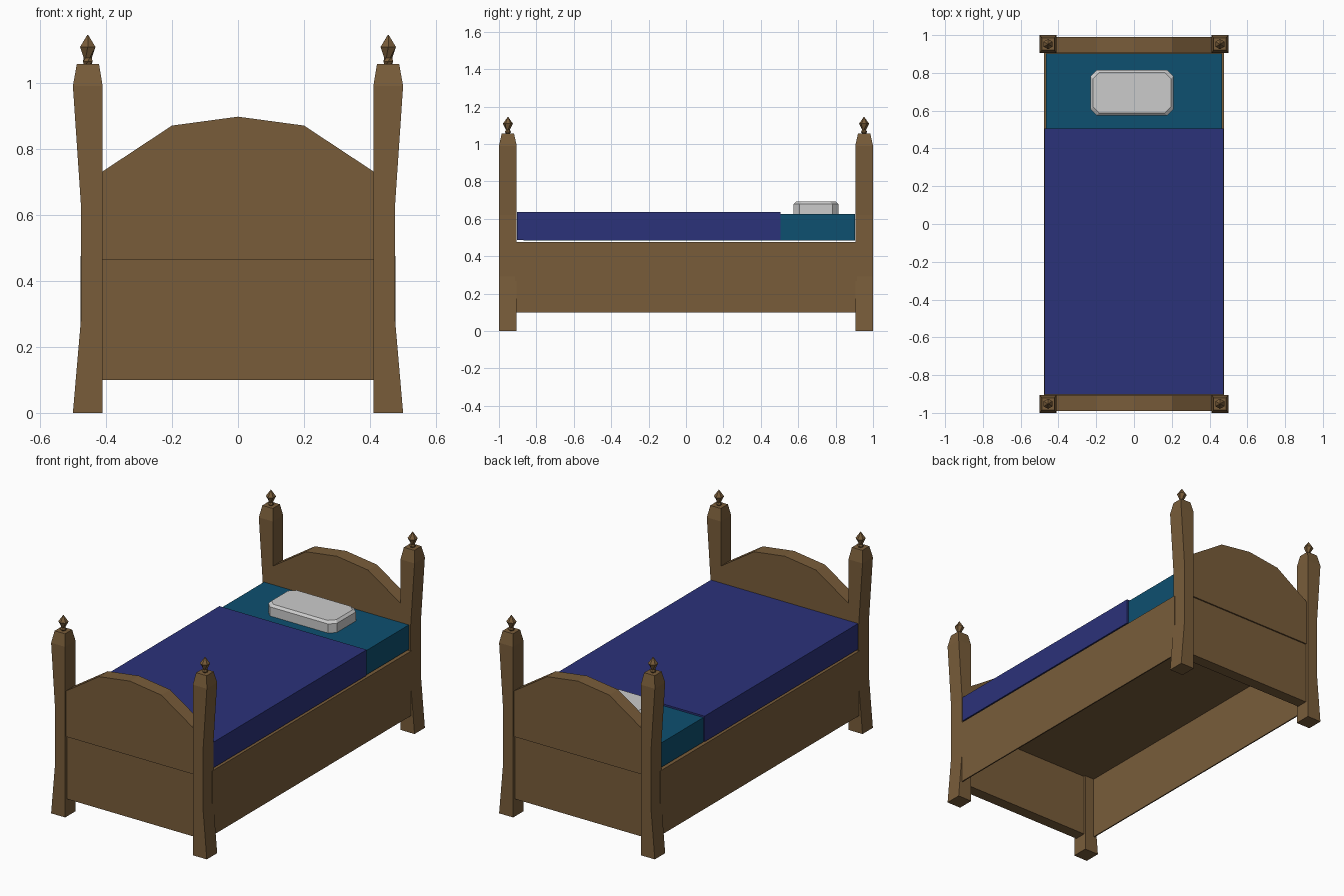
import bpy
import bmesh
from math import cos, sin, pi

old = bpy.data.objects.get("Cube")
if old:
    bpy.data.objects.remove(old, do_unlink=True)


def material(name, rgb):
    m = bpy.data.materials.new(name)
    m.use_nodes = True
    m.diffuse_color = (*rgb, 1)
    m.node_tree.nodes["Principled BSDF"].inputs["Base Color"].default_value = (*rgb, 1)
    return m


WOOD = material("brown wood", (0.19, 0.108, 0.042))
TEAL = material("teal sheet", (0.004, 0.08, 0.162))
BLUE = material("blue blanket", (0.024, 0.032, 0.195))
WHITE = material("white pillow", (0.6, 0.6, 0.6))


def loft(name, rings, mat):
    """Skin equal-sized rings of points and cap both ends."""
    bm = bmesh.new()
    vs = [[bm.verts.new(p) for p in ring] for ring in rings]
    n = len(vs[0])
    for a, b in zip(vs, vs[1:]):
        for i in range(n):
            j = (i + 1) % n
            bm.faces.new((a[i], a[j], b[j], b[i]))
    bm.faces.new(vs[0])
    bm.faces.new(vs[-1])
    bmesh.ops.recalc_face_normals(bm, faces=bm.faces)
    me = bpy.data.meshes.new(name)
    bm.to_mesh(me)
    bm.free()
    me.materials.append(mat)
    ob = bpy.data.objects.new(name, me)
    bpy.context.scene.collection.objects.link(ob)
    return ob


def rect(x0, x1, y0, y1, z):
    return [(x0, y0, z), (x1, y0, z), (x1, y1, z), (x0, y1, z)]


def box(name, x0, x1, y0, y1, z0, z1, mat):
    return loft(name, [rect(x0, x1, y0, y1, z) for z in (z0, z1)], mat)


# Four flared posts, each with a faceted finial
post_outline = [(0, 0.5), (0.29, 0.475), (0.62, 0.475), (0.99, 0.5)]
finial_rings = [(1.055, 0.012), (1.064, 0.017), (1.075, 0.012),
                (1.108, 0.027), (1.145, 0.001)]
for end, sy in (("foot", -1), ("head", 1)):
    for side, sx in (("left", 1), ("right", -1)):
        rings = [rect(sx * 0.41, sx * x, sy * 0.905, sy, z) for z, x in post_outline]
        rings.append(rect(sx * 0.421, sx * 0.488, sy * 0.92, sy * 0.985, 1.057))
        loft(f"{end}_{side}_post", rings, WOOD)
        rings = []
        for k, (z, r) in enumerate(finial_rings):
            angles = [(i + k / 2) * pi / 3 for i in range(6)]
            rings.append([(sx * 0.455 + r * cos(a), sy * 0.952 + r * sin(a), z)
                          for a in angles])
        loft(f"{end}_{side}_finial", rings, WOOD)

    # Arched upper board overhanging the recessed lower panel
    arch = [(-0.412, 0.465), (0.412, 0.465), (0.412, 0.73), (0.2, 0.87),
            (0, 0.897), (-0.2, 0.87), (-0.412, 0.73)]
    loft(f"{end}_arched_board",
         [[(x, sy * y, z) for x, z in arch] for y in (0.908, 0.99)], WOOD)
    box(f"{end}_lower_panel", -0.412, 0.412, sy * 0.916, sy * 0.982, 0.1, 0.466, WOOD)

# Thin side rails and the deck between them
for side, sx in (("left", 1), ("right", -1)):
    box(f"{side}_rail", sx * 0.47, sx * 0.477, -0.915, 0.915, 0.1, 0.475, WOOD)
box("deck", -0.471, 0.471, -0.915, 0.915, 0.465, 0.475, WOOD)

# Bedding
box("mattress", -0.465, 0.465, -0.87, 0.903, 0.483, 0.625, TEAL)
box("blanket", -0.473, 0.473, -0.903, 0.505, 0.486, 0.635, BLUE)


# Pillow with clipped corners and a softened top edge
def pillow_ring(inset, z):
    hx, hy, c = 0.22 - inset, 0.12 - inset, 0.033
    corner = [(hx, hy - c), (hx - c, hy)]
    pts = corner + [(-x, y) for x, y in reversed(corner)]
    pts += [(-x, -y) for x, y in pts]
    return [(x - 0.011, y + 0.695, z) for x, y in pts]


loft("pillow", [pillow_ring(0, 0.62), pillow_ring(0, 0.678), pillow_ring(0.013, 0.691)], WHITE)
